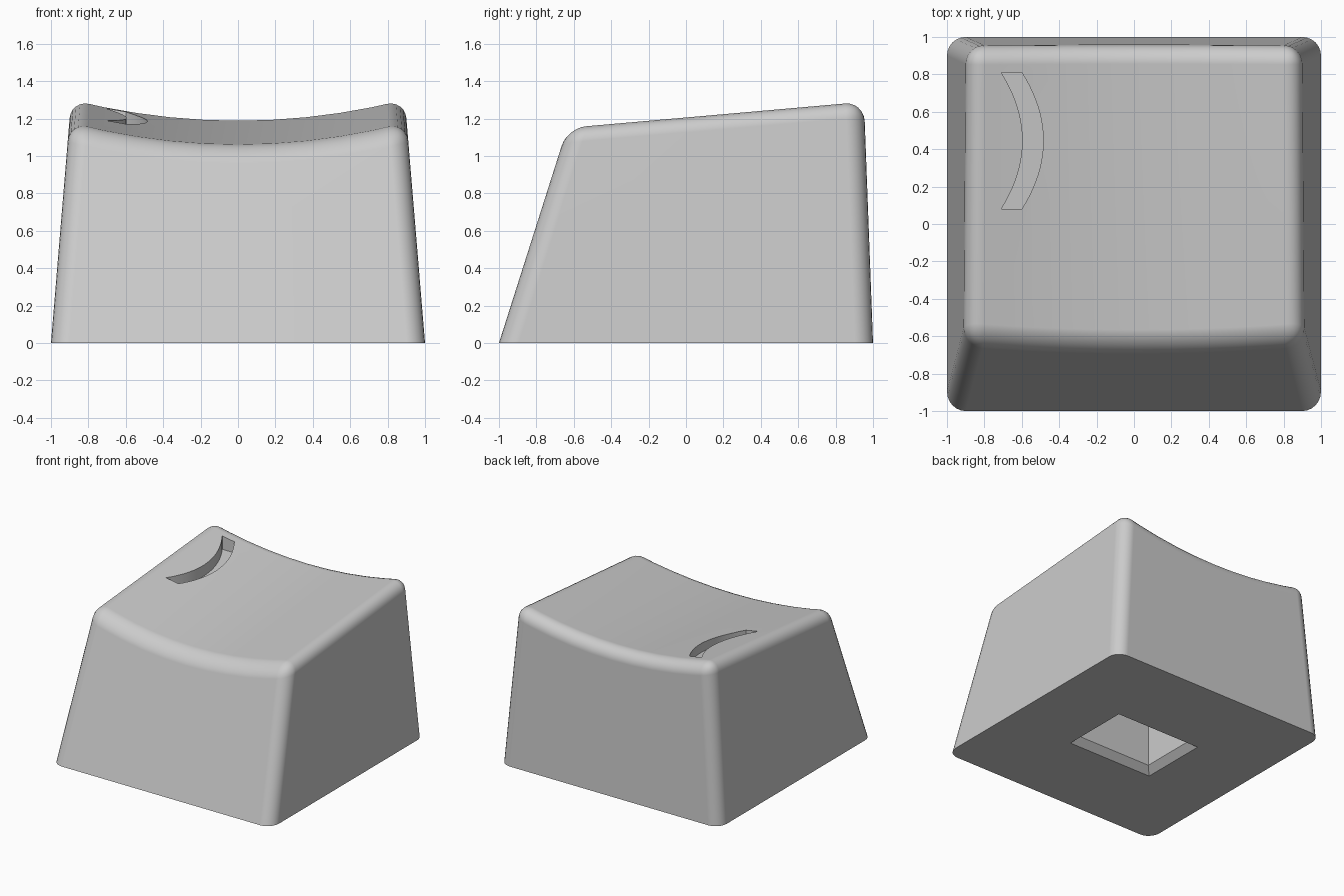
import bpy
import bmesh
import math

cube = bpy.data.objects.get("Cube")
if cube:
    bpy.data.objects.remove(cube, do_unlink=True)

TILT, DISH, MID = 0.089, 0.141, 1.112     # slope, hollow and middle height of the top
SIDE, FRONT, BACK = 0.083, 0.318, 0.0375  # inward lean of the walls per unit of height
COLUMNS = 10


def top_height(x, y):
    return MID + TILT * y + DISH * x * x


def loft(name, rings):
    """Solid through matching closed rings, capped at both ends."""
    bm = bmesh.new()
    loops = [[bm.verts.new(p) for p in ring] for ring in rings]
    n = len(loops[0])
    for a, b in zip(loops, loops[1:]):
        for i in range(n):
            j = (i + 1) % n
            bm.faces.new((a[i], a[j], b[j], b[i]))
    bm.faces.new(loops[0])
    bm.faces.new(loops[-1])
    bmesh.ops.recalc_face_normals(bm, faces=bm.faces)
    mesh = bpy.data.meshes.new(name)
    bm.to_mesh(mesh)
    bm.free()
    obj = bpy.data.objects.new(name, mesh)
    bpy.context.collection.objects.link(obj)
    return obj


def wall_outline(base_y, lean):
    """Front or back wall with a hollow upper edge."""
    ring = [(1, base_y, 0), (-1, base_y, 0)]
    for i in range(COLUMNS + 1):
        t = 2 * i / COLUMNS - 1
        z = MID
        for _ in range(12):
            x = t * (1 - SIDE * z)
            z = top_height(x, base_y + lean * z)
        ring.append((x, base_y + lean * z, z))
    return ring


# Body with rounded upright corners and top rim
body = loft("keycap_body", [wall_outline(-1, FRONT), wall_outline(1, -BACK)])
bm = bmesh.new()
bm.from_mesh(body.data)
rim = [e for e in bm.edges
       if e.calc_face_angle() > math.radians(40)
       and max(v.co.z for v in e.verts) > 0.01]
bmesh.ops.bevel(bm, geom=rim, offset=0.1, offset_type='OFFSET',
                segments=6, profile=0.5, affect='EDGES', clamp_overlap=True)
bm.to_mesh(body.data)
bm.free()

# Crescent recess in the top
STEPS, MIDDLE, HALF = 20, 0.445, 0.365


def arc(start_x):
    pts = []
    for i in range(STEPS + 1):
        t = 2 * i / STEPS - 1
        pts.append((start_x + 0.115 * (1 - t * t), MIDDLE + HALF * t))
    return pts


outline = arc(-0.6) + arc(-0.71)[::-1]
crescent = loft("crescent_cutter", [
    [(x, y, top_height(-0.6, y) - 0.09) for x, y in outline],
    [(x, y, 1.6) for x, y in outline]])


# Chamfered socket in the underside
def rectangle(hx, hy, z):
    return [(hx, hy, z), (-hx, hy, z), (-hx, -hy, z), (hx, -hy, z)]


socket = loft("socket_cutter", [rectangle(0.43, 0.327, -0.043),
                                rectangle(0.335, 0.232, 0.052),
                                rectangle(0.335, 0.232, 0.7)])

bpy.ops.object.select_all(action='DESELECT')
bpy.context.view_layer.objects.active = body
body.select_set(True)
for cutter in (crescent, socket):
    cutter.hide_render = True
    mod = body.modifiers.new(cutter.name, 'BOOLEAN')
    mod.operation = 'DIFFERENCE'
    mod.solver = 'EXACT'
    mod.object = cutter
    bpy.ops.object.modifier_apply(modifier=mod.name)
    bpy.data.objects.remove(cutter, do_unlink=True)

# Plain grey plastic
grey = bpy.data.materials.new("light_grey_plastic")
grey.use_nodes = True
colour = (0.6, 0.6, 0.6, 1)
grey.diffuse_color = colour
grey.node_tree.nodes["Principled BSDF"].inputs["Base Color"].default_value = colour
body.data.materials.clear()
body.data.materials.append(grey)

# Smooth rounding with crisp socket and recess edges
bpy.ops.object.shade_smooth_by_angle(angle=math.radians(35))
weighted = body.modifiers.new("even_shading", 'WEIGHTED_NORMAL')
weighted.keep_sharp = True
